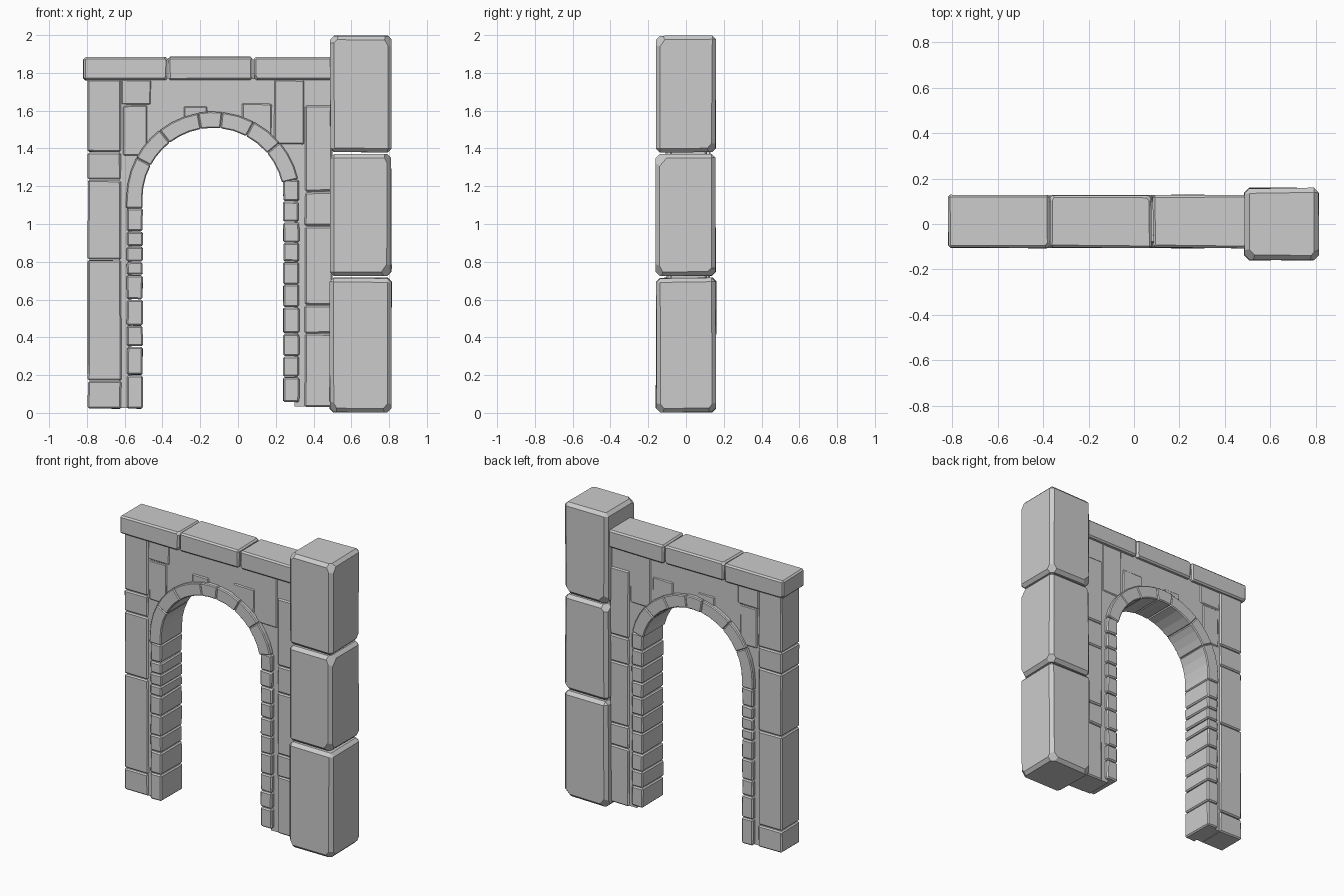
import bpy, bmesh, math, random
from mathutils import Vector

if "Cube" in bpy.data.objects:
    bpy.data.objects.remove(bpy.data.objects["Cube"])

random.seed(7)
CX, CZ = -0.132, 1.135          # arch centre
R_IN, R_OUT = 0.374, 0.462      # arch ring radii


def finish(bm, name, bevel=0.0, chips=0):
    """Bevel the edges, knock off some corners and link the object."""
    bmesh.ops.recalc_face_normals(bm, faces=bm.faces[:])
    corners = [v.co.copy() for v in bm.verts]
    if bevel:
        edges = [e for e in bm.edges if e.calc_face_angle(0) > 0.6]
        bmesh.ops.bevel(bm, geom=edges, offset=bevel, segments=1,
                        profile=0.5, affect='EDGES')
    if chips:
        mid = sum(corners, Vector()) / len(corners)
        for c in random.sample(corners, chips):
            s = [math.copysign(1, k) for k in (c - mid)]
            n = Vector((s[0] * random.uniform(.5, 1), s[1] * random.uniform(.5, 1),
                        s[2] * random.uniform(.4, 1))).normalized()
            bmesh.ops.bisect_plane(bm, geom=bm.verts[:] + bm.edges[:] + bm.faces[:],
                                   plane_co=c - n * bevel * 1.7, plane_no=n,
                                   clear_outer=True)
            bmesh.ops.holes_fill(bm, edges=[e for e in bm.edges if e.is_boundary])
    bmesh.ops.recalc_face_normals(bm, faces=bm.faces[:])
    me = bpy.data.meshes.new(name)
    bm.to_mesh(me)
    bm.free()
    ob = bpy.data.objects.new(name, me)
    bpy.context.collection.objects.link(ob)
    return ob


def block(name, x, y, z, bevel=0.008, jitter=0.004, chips=0):
    """A rough stone block; corners only wander inwards."""
    bm = bmesh.new()
    bmesh.ops.create_cube(bm, size=1)
    for v in bm.verts:
        for i, (a, b) in enumerate((x, y, z)):
            j = random.uniform(0, jitter)
            v.co[i] = b - j if v.co[i] > 0 else a + j
    return finish(bm, name, bevel, chips)


def stack(name, x, y, levels, **kw):
    for i, (a, b) in enumerate(zip(levels, levels[1:])):
        block(f"{name}_{i + 1}", x, y, (a, b), **kw)


def prism(name, outline, y0, y1, bevel=0.0):
    """Extrude an x-z outline through the wall thickness."""
    bm = bmesh.new()
    f = bm.faces.new([bm.verts.new((px, y0, pz)) for px, pz in outline])
    res = bmesh.ops.extrude_face_region(bm, geom=[f])
    for v in res['geom']:
        if isinstance(v, bmesh.types.BMVert):
            v.co.y = y1
    return finish(bm, name, bevel)


def arc(r, a0, a1, n):
    return [(CX + r * math.cos(math.radians(a0 + (a1 - a0) * i / n)),
             CZ + r * math.sin(math.radians(a0 + (a1 - a0) * i / n)))
            for i in range(n + 1)]


# Tall end pillar: three big chipped stones
for i, (a, b) in enumerate(((0, 0.718), (0.722, 1.374), (1.376, 2.0))):
    block(f"pillar_stone_{i + 1}", (0.484, 0.815), (-0.162, 0.162), (a, b),
          bevel=0.021, jitter=0.007, chips=4)

# Coping stones along the top
for i, (a, b) in enumerate(((-0.822, -0.371), (-0.371, 0.08), (0.08, 0.51))):
    block(f"coping_stone_{i + 1}", (a, b), (-0.108, 0.13), (1.758, 1.887),
          bevel=0.01, jitter=0.006, chips=3)

# Core wall with arched opening
wall = [(-0.63, 0.025), (-0.63, 1.77), (0.5, 1.77), (0.5, 0.035), (0.3, 0.035)]
wall += arc(0.432, 0, 180, 20) + [(CX - 0.432, 0.025)]
prism("core_wall", wall, -0.076, 0.1)

# Left and right wall columns
stack("left_column_stone", (-0.797, -0.617), (-0.087, 0.112),
      [0.02, 0.17, 0.81, 1.235, 1.38, 1.768])
stack("right_column_stone", (0.352, 0.5), (-0.087, 0.112),
      [0.03, 0.42, 0.57, 0.99, 1.17, 1.63])

# Raised stones in the spandrels
for i, (x, z) in enumerate((((-0.62, -0.46), (1.63, 1.765)),
                            ((-0.61, -0.48), (1.36, 1.63)),
                            ((0.02, 0.18), (1.47, 1.64)),
                            ((-0.29, -0.16), (1.53, 1.625)),
                            ((0.19, 0.35), (1.42, 1.765)))):
    block(f"spandrel_stone_{i + 1}", x, (-0.084, 0.108), z, bevel=0.006)

# Jamb stones lining the opening
jamb_y = (-0.106, 0.128)
stack("left_jamb_stone", (-0.59, -0.503), jamb_y,
      [0.02, 0.2, 0.35, 0.46, 0.6, 0.73, 0.8, 0.88, 0.96, 1.085])
stack("right_jamb_stone", (0.237, 0.325), jamb_y,
      [0.055, 0.19, 0.3, 0.42, 0.56, 0.68, 0.8, 0.9, 1.01, 1.12, 1.235])

# Arch ring: curved voussoirs of differing length
joints = [13, 40, 62, 84, 100, 128, 152, 180]
for i, (a, b) in enumerate(zip(joints, joints[1:])):
    n = max(2, round((b - a) / 9))
    d = random.uniform(0, 0.004)
    outer, inner = arc(R_OUT - d, a, b, n), arc(R_IN, b, a, n)
    if b == 180:                 # last stone runs down onto the left jamb
        outer.append((CX - R_OUT, 1.083))
        inner.insert(0, (CX - R_IN, 1.083))
    prism(f"arch_stone_{i + 1}", outer + inner, -0.108 + d, 0.13 - d, 0.006)
